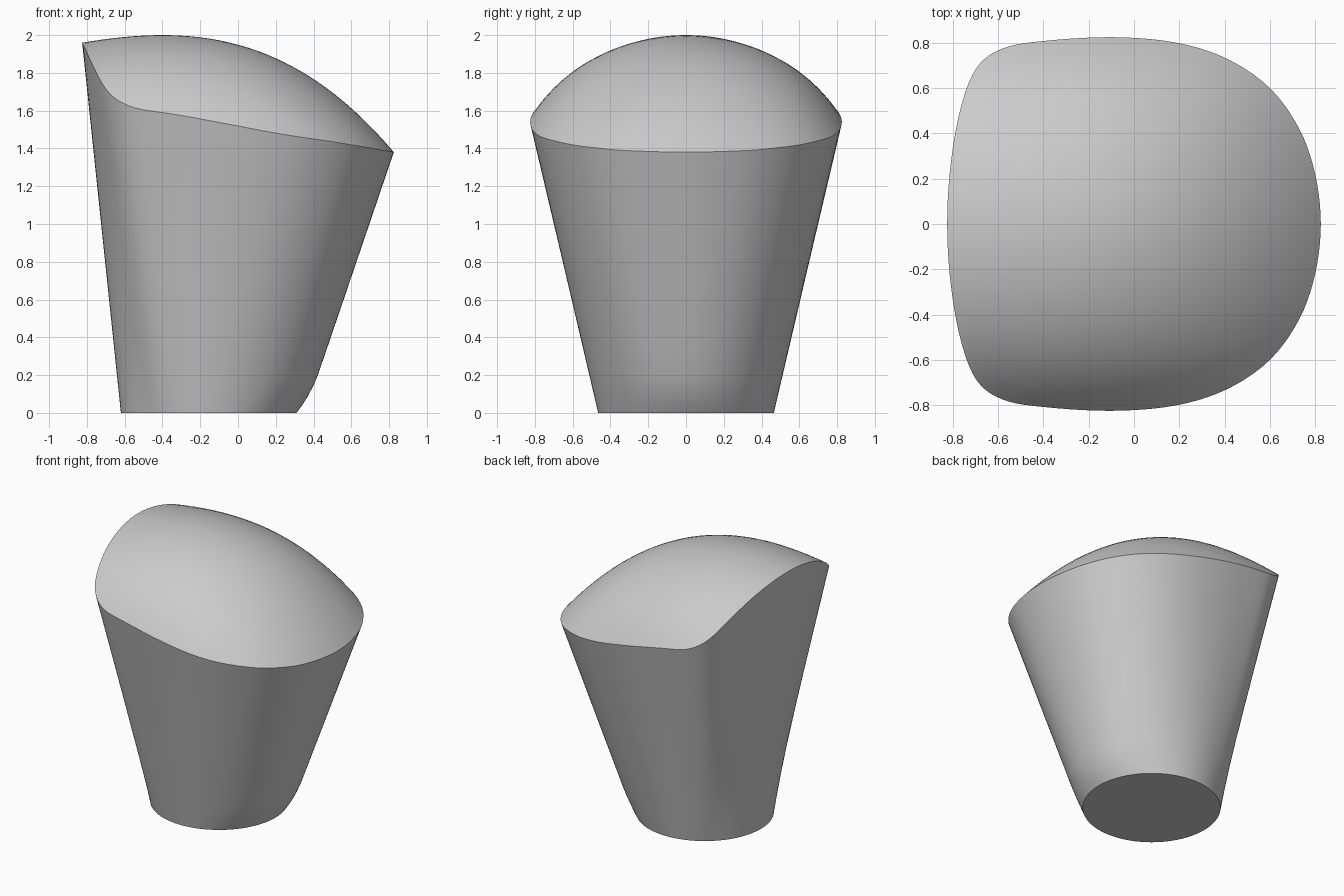
import bpy, bmesh, math
from mathutils import Vector

cube = bpy.data.objects.get("Cube")
if cube:
    bpy.data.objects.remove(cube)

BASE_X, BASE_R = -0.155, 0.465
STEPS = 5       # samples per outline span
RINGS = 16      # rings across the dome
LEVELS = [0, 0.03, 0.06, 0.1, 0.14, 0.25, 0.4, 0.55, 0.7, 0.85, 1]


def dome_z(x, y):
    """Domed top: a lengthwise arc swept along a crosswise arc."""
    d = x + 0.4
    return 2 - 0.271 * d**2 - 0.116 * d**3 - 0.5 * y**2 - 0.3 * y**6


def smooth_loop(points):
    """Closed Catmull-Rom curve through the points."""
    out, n = [], len(points)
    for i in range(n):
        a, b, c, d = (Vector(points[(i + k) % n]) for k in (-1, 0, 1, 2))
        for s in range(STEPS):
            t = s / STEPS
            out.append(0.5 * (2 * b + (c - a) * t + (2 * a - 5 * b + 4 * c - d) * t**2
                              + (3 * b - a - 3 * c + d) * t**3))
    return out


# Rim outline seen from above, one half mirrored to the other
half = [(0.825, 0), (0.8, 0.22), (0.73, 0.42), (0.6, 0.6), (0.41, 0.73), (0.18, 0.802),
        (-0.1, 0.825), (-0.4, 0.808), (-0.58, 0.775), (-0.695, 0.69), (-0.766, 0.51),
        (-0.81, 0.26), (-0.825, 0)]
rim = smooth_loop(half + [(x, -y) for x, y in half[-2:0:-1]])

bm = bmesh.new()


def bridge(lower, upper):
    n = len(lower)
    for i in range(n):
        j = (i + 1) % n
        bm.faces.new((lower[i], lower[j], upper[j], upper[i]))


def wall_point(p, t):
    """Point on the tapered wall, from the round foot to the rim."""
    ang = math.atan2(p.y, p.x + 0.1)
    foot = Vector((BASE_X + BASE_R * math.cos(ang), BASE_R * math.sin(ang), 0))
    top = Vector((p.x, p.y, dome_z(p.x, p.y)))
    q = foot.lerp(top, t)
    # slight rounding of the lower wall on the long sloping side
    swell = 0.045 * (1 - t) * (1 - max(0, 1 - t / 0.16)**2)
    q.x += swell * max(0, math.cos(ang))**2
    return q


# Tapered wall and flat base
loops = [[bm.verts.new(wall_point(p, t)) for p in rim] for t in LEVELS]
for lower, upper in zip(loops, loops[1:]):
    bridge(lower, upper)
bm.faces.new(loops[0][::-1])

# Domed top, closing in from the rim to the middle
previous = loops[-1]
for r in range(RINGS - 1, 0, -1):
    k = r / RINGS
    ring = [bm.verts.new((p.x * k, p.y * k, dome_z(p.x * k, p.y * k))) for p in rim]
    bridge(previous, ring)
    previous = ring
centre = bm.verts.new((0, 0, dome_z(0, 0)))
for i, v in enumerate(previous):
    bm.faces.new((v, previous[(i + 1) % len(previous)], centre))

bmesh.ops.recalc_face_normals(bm, faces=bm.faces)
mesh = bpy.data.meshes.new("domed_tapered_body")
bm.to_mesh(mesh)
bm.free()

# One plain grey
grey = bpy.data.materials.new("plain_grey")
grey.use_nodes = True
colour = (0.6, 0.6, 0.6, 1)
grey.diffuse_color = colour
grey.node_tree.nodes["Principled BSDF"].inputs["Base Color"].default_value = colour
mesh.materials.append(grey)

body = bpy.data.objects.new("domed_tapered_body", mesh)
bpy.context.collection.objects.link(body)
bpy.ops.object.select_all(action="DESELECT")
body.select_set(True)
bpy.context.view_layer.objects.active = body
bpy.ops.object.shade_smooth_by_angle(angle=math.radians(32))
